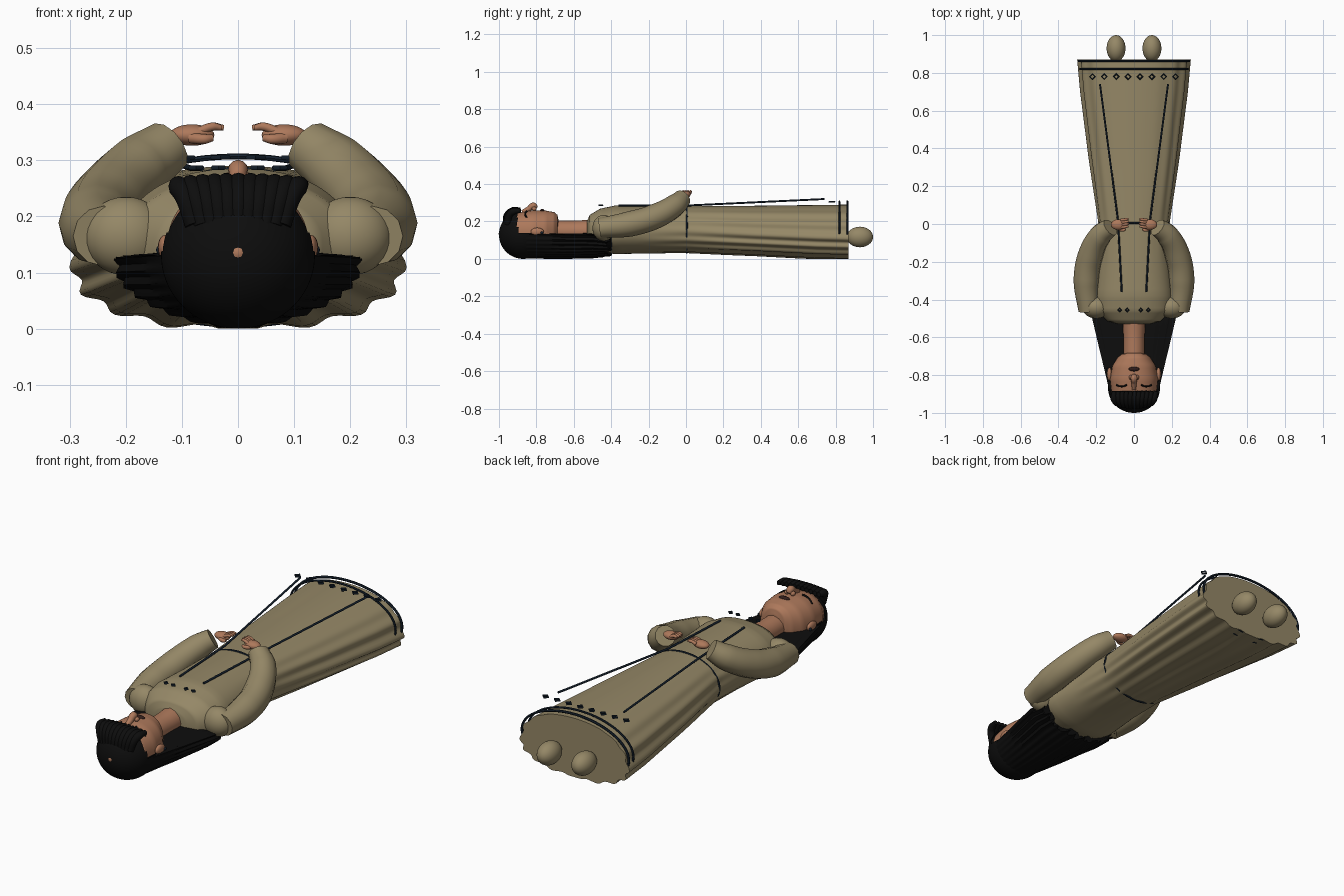
import bpy, bmesh, math, random
from mathutils import Vector

if "Cube" in bpy.data.objects:
    bpy.data.objects.remove(bpy.data.objects["Cube"])
random.seed(4)

def material(name, col):
    m = bpy.data.materials.new(name)
    m.diffuse_color = (*col, 1)
    m.use_nodes = True
    m.node_tree.nodes["Principled BSDF"].inputs["Base Color"].default_value = m.diffuse_color
    return m

CLOTH = material("khaki cloth", (0.30, 0.245, 0.135))
SKIN = material("warm skin", (0.42, 0.19, 0.105))
HAIR = material("black hair", (0.004, 0.004, 0.004))
TRIM = material("navy trim", (0.008, 0.016, 0.028))
LIPS = material("dark lips", (0.03, 0.012, 0.01))

def finish(ob, name, mat, angle=50):
    ob.name = name
    ob.data.materials.clear()
    ob.data.materials.append(mat)
    bpy.ops.object.select_all(action='DESELECT')
    ob.select_set(True)
    bpy.context.view_layer.objects.active = ob
    bpy.ops.object.shade_smooth_by_angle(angle=math.radians(angle))
    return ob

def mesh_object(name, bm, mat, angle=50):
    bmesh.ops.recalc_face_normals(bm, faces=bm.faces)
    me = bpy.data.meshes.new(name)
    bm.to_mesh(me)
    bm.free()
    ob = bpy.data.objects.new(name, me)
    bpy.context.collection.objects.link(ob)
    return finish(ob, name, mat, angle)

def station(st, y):
    """Interpolated (half width, bottom, widest height, top) at y."""
    for a, b in zip(st, st[1:]):
        if y <= b[0]:
            t = max(0, (y - a[0]) / (b[0] - a[0]))
            return [p + (q - p) * t for p, q in zip(a[1:], b[1:])]
    return st[-1][1:]

def section(st, y, a, p=1.0):
    w, zb, zm, zt = station(st, y)
    c, s = math.cos(a), math.sin(a)
    x = w * math.copysign(abs(c) ** p, c)
    h = (zt - zm) if s > 0 else (zm - zb)
    return Vector((x, y, zm + h * math.copysign(abs(s) ** p, s)))

def loft(name, st, mat, n=64, sub=5, p=1.0, shape=None):
    ys = []
    for a, b in zip(st, st[1:]):
        ys += [a[0] + (b[0] - a[0]) * i / sub for i in range(sub)]
    ys.append(st[-1][0])
    bm = bmesh.new()
    rings = []
    for y in ys:
        ring = []
        for i in range(n):
            a = 2 * math.pi * i / n
            v = section(st, y, a, p)
            if shape:
                v = shape(v, a, y, i)
            v.z = max(v.z, 0)
            ring.append(bm.verts.new(v))
        rings.append(ring)
    for r, s in zip(rings, rings[1:]):
        for i in range(n):
            j = (i + 1) % n
            bm.faces.new((r[i], r[j], s[j], s[i]))
    bm.faces.new(rings[0])
    bm.faces.new(rings[-1])
    return mesh_object(name, bm, mat)

def ball(name, loc, size, mat, seg=32):
    bpy.ops.mesh.primitive_uv_sphere_add(segments=seg, ring_count=seg // 2, location=loc)
    ob = bpy.context.object
    ob.scale = size
    return finish(ob, name, mat, 180)

def tube(name, pts, mat, closed=False, kind='AUTO'):
    """Round tube through (x, y, z, radius) points."""
    cu = bpy.data.curves.new(name, 'CURVE')
    cu.dimensions = '3D'
    cu.bevel_depth = 1
    cu.bevel_resolution = 4 if len(pts) < 20 else 1
    cu.use_fill_caps = True
    cu.resolution_u = 8 if len(pts) < 20 else 1
    sp = cu.splines.new('BEZIER')
    sp.bezier_points.add(len(pts) - 1)
    sp.use_cyclic_u = closed
    for bp, q in zip(sp.bezier_points, pts):
        bp.co, bp.radius = q[:3], q[3]
        bp.handle_left_type = bp.handle_right_type = kind
    ob = bpy.data.objects.new(name, cu)
    bpy.context.collection.objects.link(ob)
    bpy.ops.object.select_all(action='DESELECT')
    ob.select_set(True)
    bpy.context.view_layer.objects.active = ob
    bpy.ops.object.convert(target='MESH')
    return finish(bpy.context.object, name, mat)

# gown with folds that deepen toward the hem
GOWN = [(-0.53, 0.08, 0.10, 0.15, 0.20), (-0.515, 0.14, 0.07, 0.15, 0.235),
        (-0.46, 0.195, 0.04, 0.15, 0.268), (-0.38, 0.205, 0.025, 0.15, 0.285),
        (-0.2, 0.19, 0.03, 0.15, 0.285), (0, 0.185, 0.033, 0.15, 0.283),
        (0.36, 0.235, 0.02, 0.13, 0.284), (0.7, 0.277, 0.003, 0.115, 0.288),
        (0.87, 0.292, 0.0, 0.11, 0.29)]

def folds(v, a, y, i):
    k = 0.03 * max(0, min(y + 0.25, 0.5)) * (1 - max(0, math.sin(a))) * math.cos(16 * a)
    v.x *= 1 + 2 * k
    v.z += (v.z - 0.13) * 3 * k
    return v

loft("gown", GOWN, CLOTH, n=128, p=0.9, shape=folds)

# head and neck
HEAD = [(-0.975, 0.04, 0.09, 0.13, 0.18), (-0.95, 0.09, 0.06, 0.135, 0.22),
        (-0.9, 0.118, 0.03, 0.14, 0.246), (-0.82, 0.127, 0.03, 0.14, 0.259),
        (-0.75, 0.114, 0.05, 0.145, 0.258), (-0.705, 0.086, 0.08, 0.15, 0.25),
        (-0.688, 0.062, 0.1, 0.16, 0.236), (-0.682, 0.03, 0.13, 0.17, 0.21)]
loft("head", HEAD, SKIN, p=0.9)
tube("neck", [(0, -0.76, 0.15, 0.056), (0, -0.6, 0.148, 0.056), (0, -0.48, 0.15, 0.062)], SKIN)
ball("crown_spot", (0, -0.985, 0.135), (0.018, 0.017, 0.018), SKIN, 16)

def face_z(x, y):
    w, zb, zm, zt = station(HEAD, y)
    return zm + (zt - zm) * math.sqrt(max(0, 1 - (x / w) ** 2))

# face details
tube("nose", [(0, -0.875, 0.25, 0.011), (0, -0.84, 0.268, 0.014), (0, -0.815, 0.283, 0.018),
              (0, -0.803, 0.268, 0.012)], SKIN)
ball("lips", (0, -0.768, 0.258), (0.029, 0.012, 0.009), LIPS, 16)
for s in (-1, 1):
    ball("nostril_wing", (s * 0.016, -0.812, 0.268), (0.011, 0.013, 0.011), SKIN, 16)
    eye = []
    for t in (-1, -0.5, 0, 0.5, 1):
        x, y = s * (0.066 + 0.027 * t), -0.852 - 0.008 * (1 - t * t)
        eye.append((x, y, face_z(x, y) + 0.006, 0.0045))
    tube("closed_eye", eye, HAIR)
    ball("ear", (s * 0.13, -0.795, 0.145), (0.013, 0.035, 0.022), SKIN, 16)
    ball("earring", (s * 0.14, -0.77, 0.14), (0.006, 0.008, 0.008), TRIM, 12)

# hair cap, open over the face
bm = bmesh.new()
bmesh.ops.create_uvsphere(bm, u_segments=64, v_segments=48, radius=1)
for v in bm.verts:
    v.co = Vector((v.co.x * 0.137, v.co.y * 0.13 - 0.87, v.co.z * 0.13 + 0.13))
gone = [f for f in bm.faces if f.calc_center_median().z > 0.14 and f.calc_center_median().y > -0.9]
bmesh.ops.delete(bm, geom=gone, context='FACES')
mesh_object("hair_cap", bm, HAIR)

# long hair spread under the back, with a ragged end
LONG = [(-0.92, 0.10, 0.02, 0.13, 0.135), (-0.87, 0.133, 0.004, 0.13, 0.136),
        (-0.7, 0.17, 0.002, 0.128, 0.136), (-0.5, 0.216, 0.006, 0.125, 0.138),
        (-0.42, 0.215, 0.014, 0.11, 0.13)]
jag = [random.uniform(-0.02, 0.025) for _ in range(128)]

def strands(v, a, y, i):
    k = 0.025 * math.cos(32 * a) * min(1, (y + 0.92) * 4)
    v.x *= 1 + k
    if math.sin(a) < 0:
        v.z += (v.z - 0.13) * k
    if y > -0.43:
        v.y += jag[i]
    return v

loft("long_hair", LONG, HAIR, n=128, shape=strands)

# swept strands above the forehead
for i in range(11):
    x = -0.105 + 0.021 * i
    d = 0.012 * (x / 0.105) ** 2
    tube("forehead_strand", [(x * 0.75, -0.965 + d, 0.185, 0.016), (x * 0.9, -0.955 + d, 0.235, 0.018),
                             (x, -0.925, 0.258 - d / 2, 0.019), (x * 1.05 + 0.005, -0.885, 0.264 - d / 2, 0.011)], HAIR)

# sleeves, hands, shoes and front seams, mirrored
for s in (-1, 1):
    tube("sleeve", [(s * 0.24, -0.46, 0.165, 0.054), (s * 0.252, -0.3, 0.187, 0.068),
                    (s * 0.232, -0.17, 0.225, 0.067), (s * 0.178, -0.06, 0.285, 0.06),
                    (s * 0.125, -0.018, 0.325, 0.048)], CLOTH)
    ball("shoulder", (s * 0.2, -0.44, 0.165), (0.075, 0.06, 0.07), CLOTH)
    ball("palm", (s * 0.082, -0.003, 0.345), (0.04, 0.028, 0.019), SKIN, 24)
    for k in range(4):
        y = -0.018 + 0.013 * k
        tip = 0.024 + 0.004 * abs(k - 1.5)
        tube("finger", [(s * 0.07, y, 0.351, 0.008), (s * 0.045, y + 0.003, 0.36, 0.0075),
                        (s * tip, y + 0.006, 0.358, 0.005)], SKIN)
    tube("thumb", [(s * 0.085, -0.022, 0.34, 0.01), (s * 0.06, -0.032, 0.338, 0.009),
                   (s * 0.045, -0.028, 0.34, 0.006)], SKIN)
    ball("shoe", (s * 0.095, 0.93, 0.117), (0.05, 0.07, 0.055), CLOTH)
    tube("front_seam", [(s * 0.18, 0.74, 0.32, 0.005), (s * 0.085, 0.02, 0.286, 0.005),
                        (s * 0.065, -0.36, 0.286, 0.005)], TRIM, kind='VECTOR')

# waist band and hem bands
def band(name, y, rx, zc, rz, r):
    pts = [(rx * math.cos(a), y, zc + rz * math.sin(a), r)
           for a in (2 * math.pi * i / 64 for i in range(64))]
    tube(name, pts, TRIM, closed=True)

band("waist_band", 0.005, 0.186, 0.158, 0.126, 0.005)
band("hem_band_inner", 0.82, 0.287, 0.157, 0.15, 0.005)
band("hem_band_outer", 0.863, 0.292, 0.157, 0.15, 0.006)

# diamond ornaments on hem and chest
def diamond(name, x, y, z, r):
    bpy.ops.mesh.primitive_torus_add(major_segments=4, minor_segments=6, major_radius=r,
                                     minor_radius=0.0045, location=(x, y, z))
    finish(bpy.context.object, name, TRIM)

for i in range(8):
    diamond("hem_diamond", -0.22 + 0.0629 * i, 0.78, 0.305, 0.014)
for x in (-0.075, -0.035, 0.035, 0.075):
    diamond("chest_diamond", x, -0.455, 0.287, 0.009)
